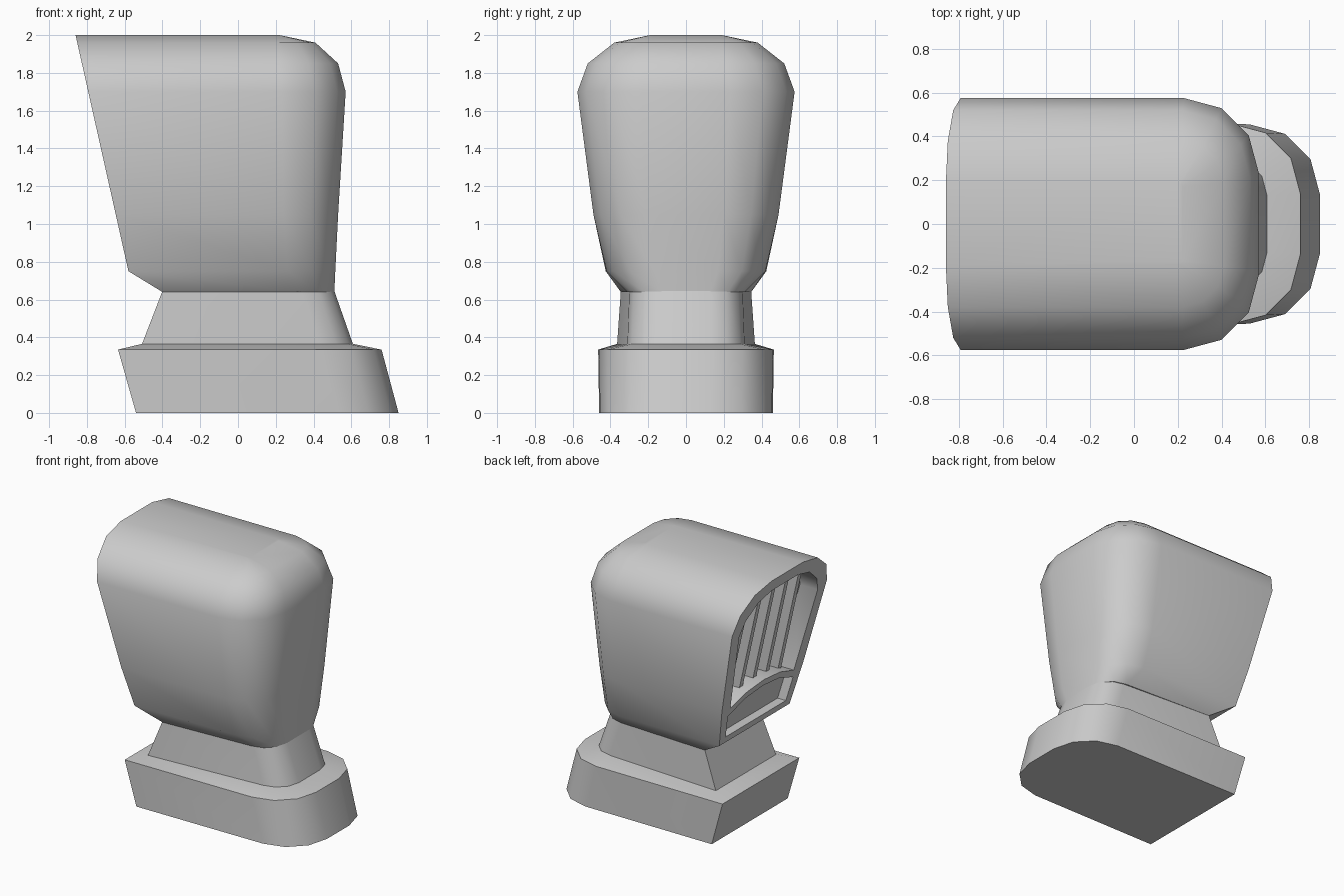
import bpy, bmesh, math

cube = bpy.data.objects.get("Cube")
if cube:
    bpy.data.objects.remove(cube)

grey = bpy.data.materials.new("plain_grey")
grey.use_nodes = True
colour = (0.6, 0.6, 0.6, 1)
grey.diffuse_color = colour
grey.node_tree.nodes["Principled BSDF"].inputs["Base Color"].default_value = colour


def finish(name, bm, smooth=45):
    bmesh.ops.recalc_face_normals(bm, faces=bm.faces)
    mesh = bpy.data.meshes.new(name)
    bm.to_mesh(mesh)
    bm.free()
    mesh.materials.append(grey)
    ob = bpy.data.objects.new(name, mesh)
    bpy.context.collection.objects.link(ob)
    shade(ob, smooth)
    return ob


def shade(ob, angle):
    bpy.ops.object.select_all(action='DESELECT')
    ob.select_set(True)
    bpy.context.view_layer.objects.active = ob
    bpy.ops.object.shade_smooth_by_angle(angle=math.radians(angle))


def section(z, back, front, w_back, w_front, r):
    """D-shaped outline: square at -x, rounded corners at +x."""
    half = [(back, w_back)]
    for i in range(4):
        a = math.radians(90 - 30 * i)
        half.append((front - r + r * math.cos(a), w_front - r + r * math.sin(a)))
    return [(x, y, z) for x, y in half] + [(x, -y, z) for x, y in reversed(half)]


def loft(name, levels):
    bm = bmesh.new()
    rings = [[bm.verts.new(p) for p in section(*lv)] for lv in levels]
    for a, b in zip(rings, rings[1:]):
        n = len(a)
        for i in range(n - 1):
            bm.faces.new((a[i], a[i + 1], b[i + 1], b[i]))
    # one flat panel per straight run on the square end
    for a, b in zip(rings, rings[1:]):
        bm.faces.new((a[-1], a[0], b[0], b[-1]))
    bm.faces.new(rings[0])
    bm.faces.new(rings[-1])
    return finish(name, bm)


def mouth_x(z):
    return -0.86 + (2 - z) * 0.224


def slanted_prism(name, half_profile, near, far):
    """Symmetric (y, z) outline extruded between two depths behind the slanted mouth."""
    outline = half_profile + [(-y, z) for y, z in reversed(half_profile) if y > 0]
    bm = bmesh.new()
    rings = [[bm.verts.new((mouth_x(z) + d, y, z)) for y, z in outline] for d in (near, far)]
    n = len(outline)
    for i in range(n):
        j = (i + 1) % n
        bm.faces.new((rings[0][i], rings[0][j], rings[1][j], rings[1][i]))
    bm.faces.new(rings[0])
    bm.faces.new(rings[1])
    return finish(name, bm)


# base slab and its bevelled top
loft("base", [
    (0.0, -0.54, 0.85, 0.46, 0.455, 0.32),
    (0.335, -0.635, 0.76, 0.465, 0.46, 0.32),
    (0.365, -0.51, 0.61, 0.365, 0.31, 0.18),
])

# neck
loft("neck", [
    (0.36, -0.51, 0.61, 0.365, 0.31, 0.18),
    (0.645, -0.40, 0.51, 0.345, 0.30, 0.17),
])

# hood
hood = loft("hood", [
    (0.64, -0.40, 0.51, 0.345, 0.31, 0.18),
    (0.75, mouth_x(0.75), 0.515, 0.425, 0.42, 0.25),
    (1.05, mouth_x(1.05), 0.53, 0.49, 0.49, 0.29),
    (1.70, mouth_x(1.70), 0.57, 0.575, 0.575, 0.34),
    (1.85, mouth_x(1.85), 0.53, 0.52, 0.52, 0.31),
    (1.96, mouth_x(1.96), 0.41, 0.38, 0.38, 0.19),
    (2.00, mouth_x(2.00), 0.22, 0.19, 0.19, 0.02),
])

# recesses cut into the slanted mouth
grille_outline = [(0.0, 1.12), (0.2, 1.10), (0.385, 1.04), (0.475, 1.66),
                  (0.43, 1.77), (0.31, 1.87), (0.16, 1.91)]
tray_outline = [(0.365, 0.80), (0.395, 0.98), (0.2, 1.05), (0.0, 1.07)]
for name, outline, depth in (("grille_cutter", grille_outline, 0.15),
                             ("tray_cutter", tray_outline, 0.07)):
    cutter = slanted_prism(name, outline, -0.1, depth)
    cutter.hide_render = True
    mod = hood.modifiers.new(name, 'BOOLEAN')
    mod.operation = 'DIFFERENCE'
    mod.solver = 'EXACT'
    mod.object = cutter
    bpy.context.view_layer.objects.active = hood
    bpy.ops.object.modifier_apply(modifier=name)
    bpy.data.objects.remove(cutter)
shade(hood, 45)

# upright slats inside the upper recess
for i in range(-2, 3):
    y = i * 0.16
    top = 1.92 - 0.6 * max(0, abs(y) - 0.16)
    slat = slanted_prism("slat", [(0.02, 1.03), (0.02, top)], 0.08, 0.16)
    slat.location.y = y
